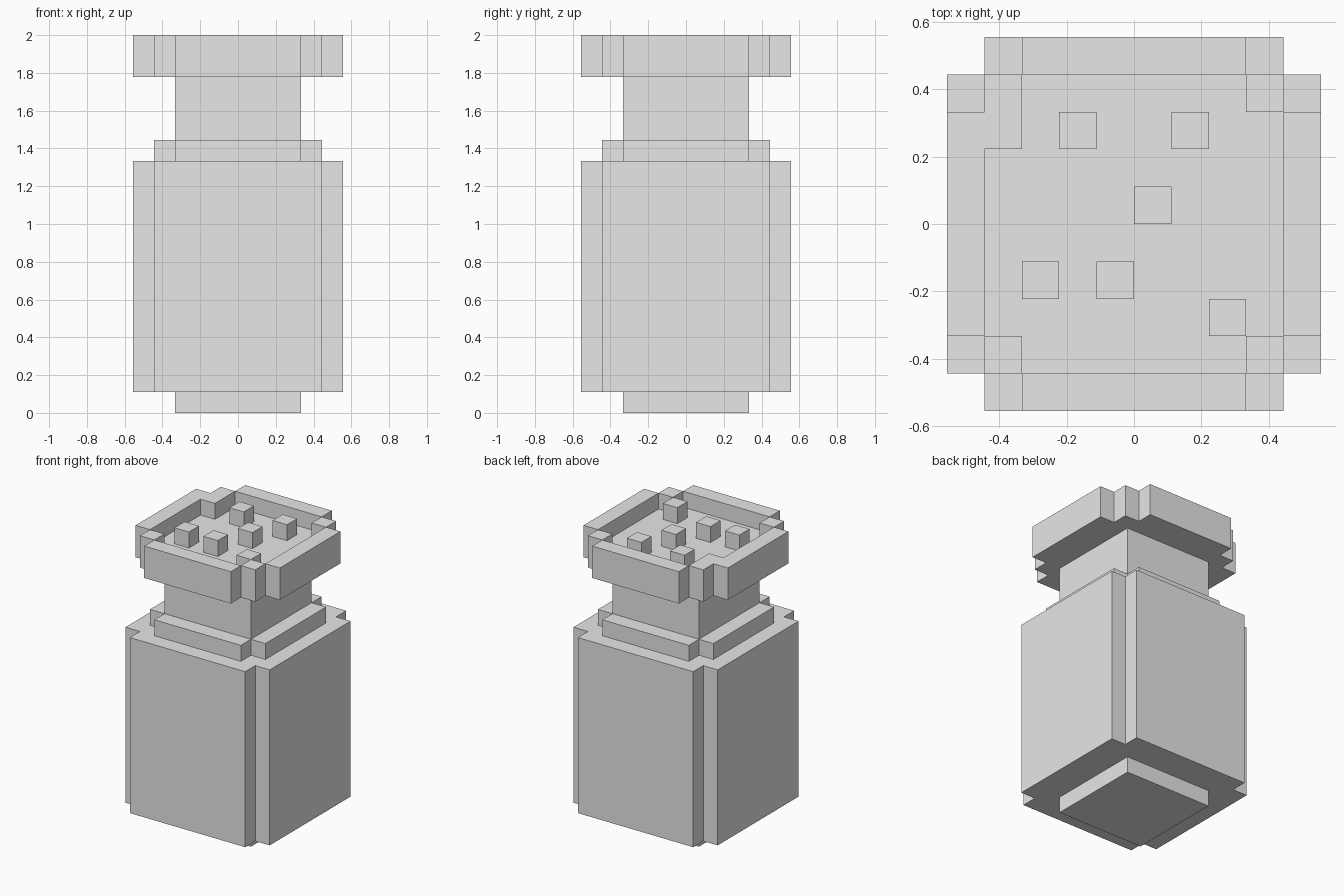
import bpy
import bmesh

U = 1 / 9  # one block

cube = bpy.data.objects.get("Cube")
if cube:
    bpy.data.objects.remove(cube, do_unlink=True)

grey = bpy.data.materials.new("plain grey")
grey.use_nodes = True
colour = (0.8, 0.8, 0.8, 1)
grey.diffuse_color = colour
grey.node_tree.nodes["Principled BSDF"].inputs["Base Color"].default_value = colour


def prism(name, outline, bottom, top):
    """Extrude a counter-clockwise outline, measured in blocks."""
    bm = bmesh.new()
    base = bm.faces.new([bm.verts.new((x * U, y * U, bottom * U)) for x, y in outline])
    side = bmesh.ops.extrude_face_region(bm, geom=[base], use_keep_orig=True)["geom"]
    verts = [g for g in side if isinstance(g, bmesh.types.BMVert)]
    bmesh.ops.translate(bm, verts=verts, vec=(0, 0, (top - bottom) * U))
    bmesh.ops.recalc_face_normals(bm, faces=bm.faces)
    mesh = bpy.data.meshes.new(name)
    bm.to_mesh(mesh)
    bm.free()
    mesh.materials.append(grey)
    obj = bpy.data.objects.new(name, mesh)
    bpy.context.collection.objects.link(obj)
    return obj


def stepped(quarter):
    """Turn one quarter of an outline around the centre four times."""
    points = []
    for _ in range(4):
        points += quarter
        quarter = [(-y, x) for x, y in quarter]
    return points


square = stepped([(3, 3)])

# Bottle: foot, body with notched corners, shoulder and neck
prism("foot", square, 0, 1)
prism("body", stepped([(5, 4), (4, 4), (4, 5)]), 1, 12)
prism("shoulder", stepped([(4, 3), (3, 3), (3, 4)]), 12, 13)
prism("neck", square, 13, 16)

# Cap with a recessed top; one inner corner is a block longer
cap = prism("cap", stepped([(5, 3), (4, 3), (4, 4), (3, 4), (3, 5)]), 16, 18)
inner = stepped([(4, 3), (3, 3), (3, 4)])
inner = [(x, 2) if (x, y) in ((-3, 3), (-4, 3)) else (x, y) for x, y in inner]
cutter = prism("recess_cutter", inner, 17, 19)
cutter.hide_render = True
cut = cap.modifiers.new("recess", "BOOLEAN")
cut.operation = "DIFFERENCE"
cut.solver = "EXACT"
cut.object = cutter
bpy.context.view_layer.objects.active = cap
bpy.ops.object.modifier_apply(modifier=cut.name)
bpy.data.objects.remove(cutter, do_unlink=True)

# Small blocks scattered in the recess
for i, (x, y) in enumerate([(-2, 2), (1, 2), (0, 0), (-3, -2), (-1, -2), (2, -3)]):
    prism(f"top_block_{i + 1}", [(x, y), (x + 1, y), (x + 1, y + 1), (x, y + 1)], 17, 18)
